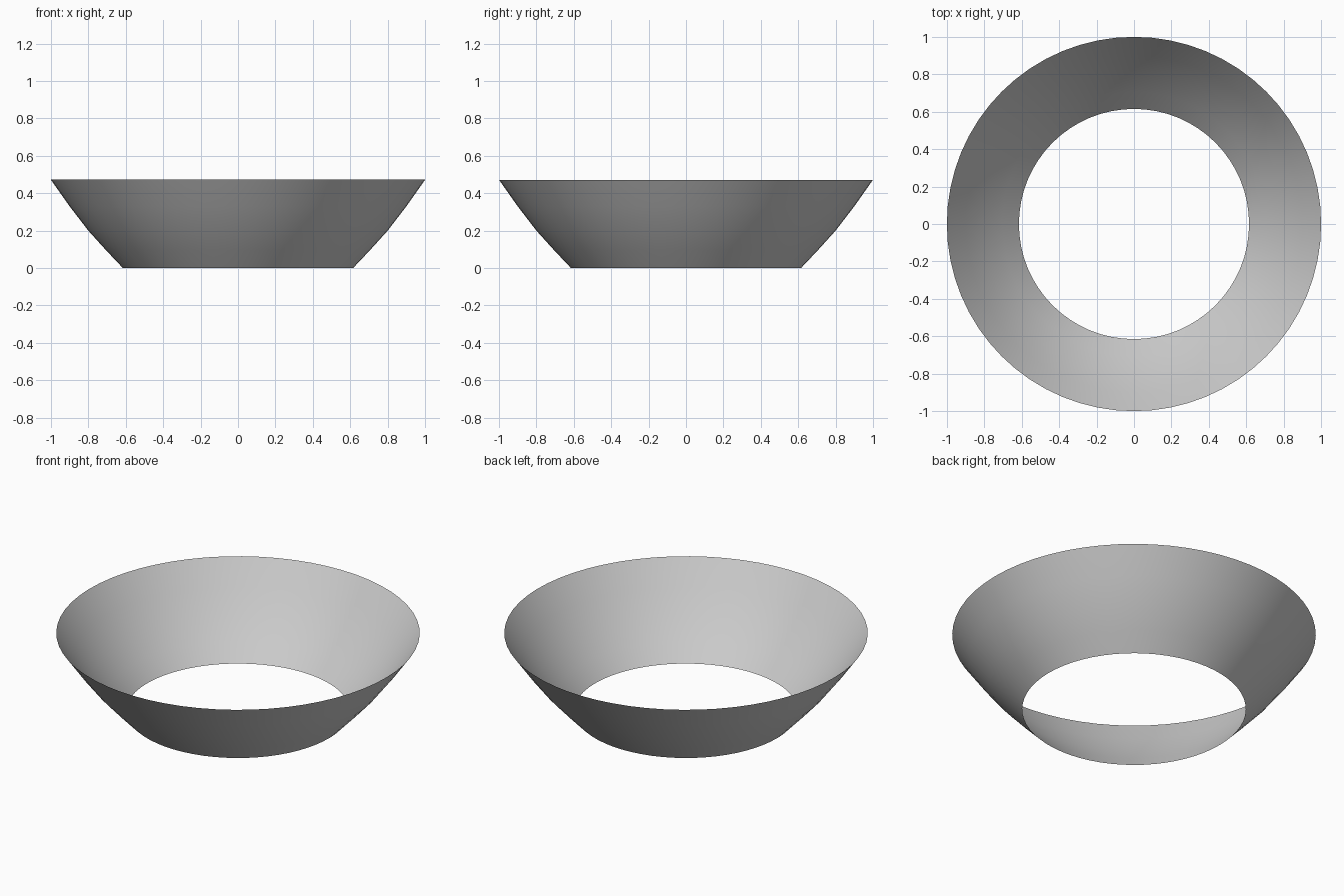
import bpy, bmesh, math

if "Cube" in bpy.data.objects:
    bpy.data.objects.remove(bpy.data.objects["Cube"])

# Flared open ring: half profile (radius, height) revolved about z
PROFILE = [(0.615, 0.0), (0.705, 0.095), (0.80, 0.20), (0.90, 0.33), (1.0, 0.472)]
SIDES = 64

bm = bmesh.new()
rings = []
for r, z in PROFILE:
    rings.append([bm.verts.new((r * math.cos(2 * math.pi * i / SIDES),
                                r * math.sin(2 * math.pi * i / SIDES), z))
                  for i in range(SIDES)])

# Wall between neighbouring rings, open at both ends
for low, high in zip(rings, rings[1:]):
    for i in range(SIDES):
        j = (i + 1) % SIDES
        bm.faces.new((low[i], low[j], high[j], high[i])).smooth = True

mesh = bpy.data.meshes.new("flared_ring")
bm.to_mesh(mesh)
bm.free()
bpy.context.collection.objects.link(bpy.data.objects.new("flared_ring", mesh))
